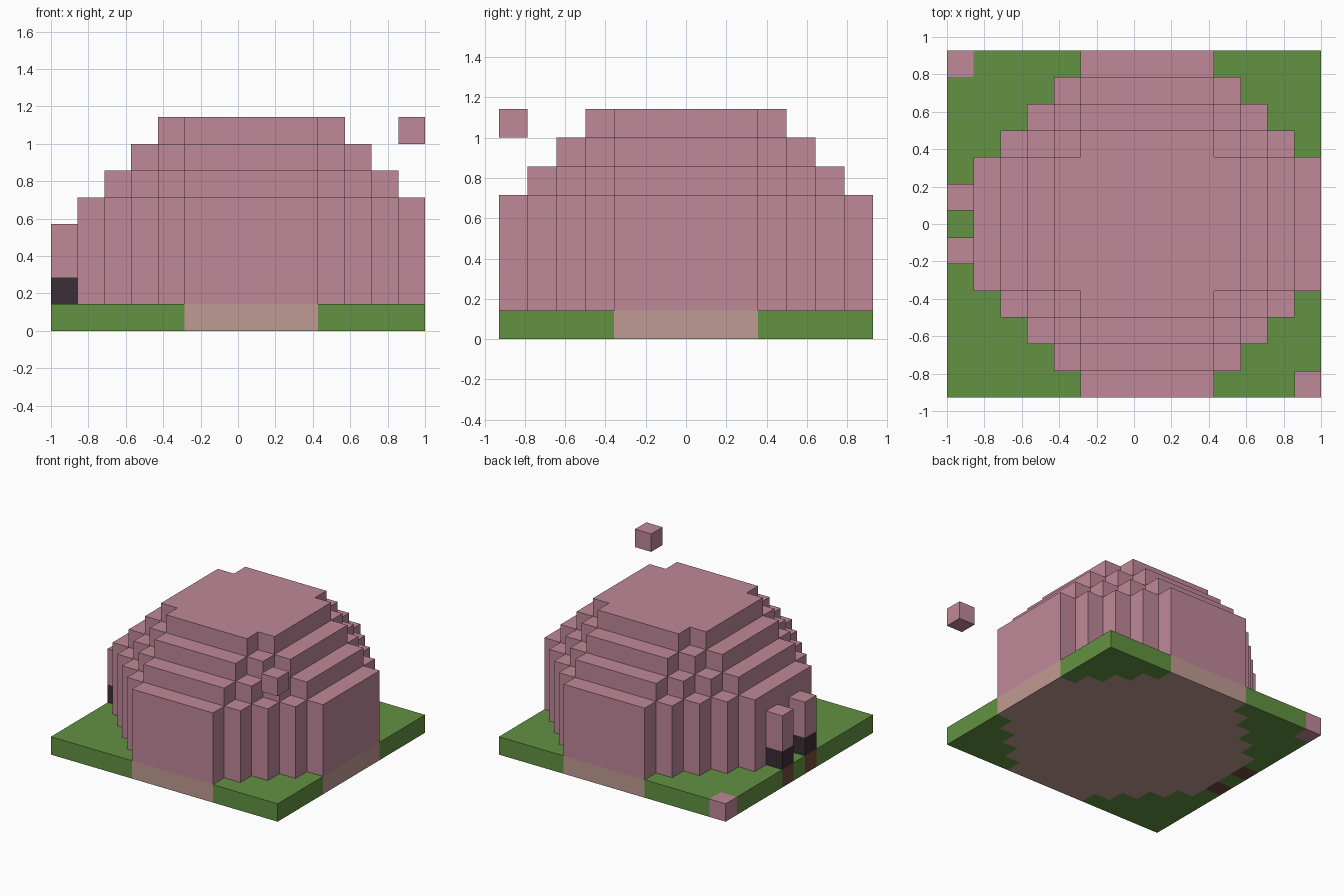
import bpy
import bmesh

if "Cube" in bpy.data.objects:
    bpy.data.objects.remove(bpy.data.objects["Cube"])

NX, NY = 14, 13          # footprint in blocks
UNIT = 2 / NX            # block edge length
CX, CY, R = 7, 6, 6      # dome centre block and reach


def linear(c):
    c /= 255
    return c / 12.92 if c <= 0.04045 else ((c + 0.055) / 1.055) ** 2.4


def material(name, rgb):
    mat = bpy.data.materials.new(name)
    mat.use_nodes = True
    colour = [linear(c) for c in rgb] + [1]
    mat.diffuse_color = colour
    bsdf = next(n for n in mat.node_tree.nodes if n.type == 'BSDF_PRINCIPLED')
    bsdf.inputs["Base Color"].default_value = colour
    bsdf.inputs["Roughness"].default_value = 0.9
    return mat


PALETTE = {
    "pink": material("pink", (191, 136, 153)),
    "grass": material("grass green", (99, 146, 66)),
    "tan": material("tan floor", (192, 155, 147)),
    "dark": material("dark plum", (60, 46, 54)),
    "brown": material("brown", (118, 75, 60)),
}
SLOTS = list(PALETTE)


def in_dome(x, y, inset):
    """Chamfered square, shrinking by one block for each inset."""
    dx, dy = abs(x - CX), abs(y - CY)
    return max(dx, dy) <= R - inset and dx + dy <= R + 2 - inset


blocks = {}              # block position -> (part, colour)

# Ground slab with the dome's floor set into it
for x in range(NX):
    for y in range(NY):
        blocks[x, y, 0] = ("ground", "tan" if in_dome(x, y, 0) else "grass")
blocks[0, NY - 1, 0] = ("ground", "pink")

# Dome: straight walls, then three stepped tiers
for z in range(1, 8):
    for x in range(NX):
        for y in range(NY):
            if in_dome(x, y, max(0, z - 4)):
                blocks[x, y, z] = ("dome", "pink")

# Two posts with dark feet, rooted in the ground
for name, y in (("front_post", CY - 1), ("back_post", CY + 1)):
    blocks[0, y, 0] = ("ground", "brown")
    blocks[0, y, 1] = (name, "dark")
    for z in (2, 3):
        blocks[0, y, z] = (name, "pink")

# Single block floating over the front corner
blocks[NX - 1, 0, 7] = ("floating_block", "pink")


def build(part):
    """Skin the part's exposed block sides and merge flat regions."""
    bm = bmesh.new()
    verts = {}

    def vert(p):
        if p not in verts:
            verts[p] = bm.verts.new(((p[0] - NX / 2) * UNIT,
                                     (p[1] - NY / 2) * UNIT, p[2] * UNIT))
        return verts[p]

    for pos, (owner, colour) in blocks.items():
        if owner != part:
            continue
        for axis in range(3):
            u, v = (axis + 1) % 3, (axis + 2) % 3
            for side in (0, 1):
                near = list(pos)
                near[axis] += 1 if side else -1
                if tuple(near) in blocks:
                    continue
                ring = []
                for du, dv in ((0, 0), (1, 0), (1, 1), (0, 1)):
                    p = list(pos)
                    p[axis] += side
                    p[u] += du
                    p[v] += dv
                    ring.append(vert(tuple(p)))
                face = bm.faces.new(ring if side else ring[::-1])
                face.material_index = SLOTS.index(colour)

    bmesh.ops.dissolve_limit(bm, angle_limit=0.01, verts=bm.verts[:],
                             edges=bm.edges[:], delimit={'MATERIAL'})
    mesh = bpy.data.meshes.new(part)
    bm.to_mesh(mesh)
    bm.free()
    for mat in PALETTE.values():
        mesh.materials.append(mat)
    bpy.context.scene.collection.objects.link(bpy.data.objects.new(part, mesh))


for part in dict.fromkeys(owner for owner, _ in blocks.values()):
    build(part)
